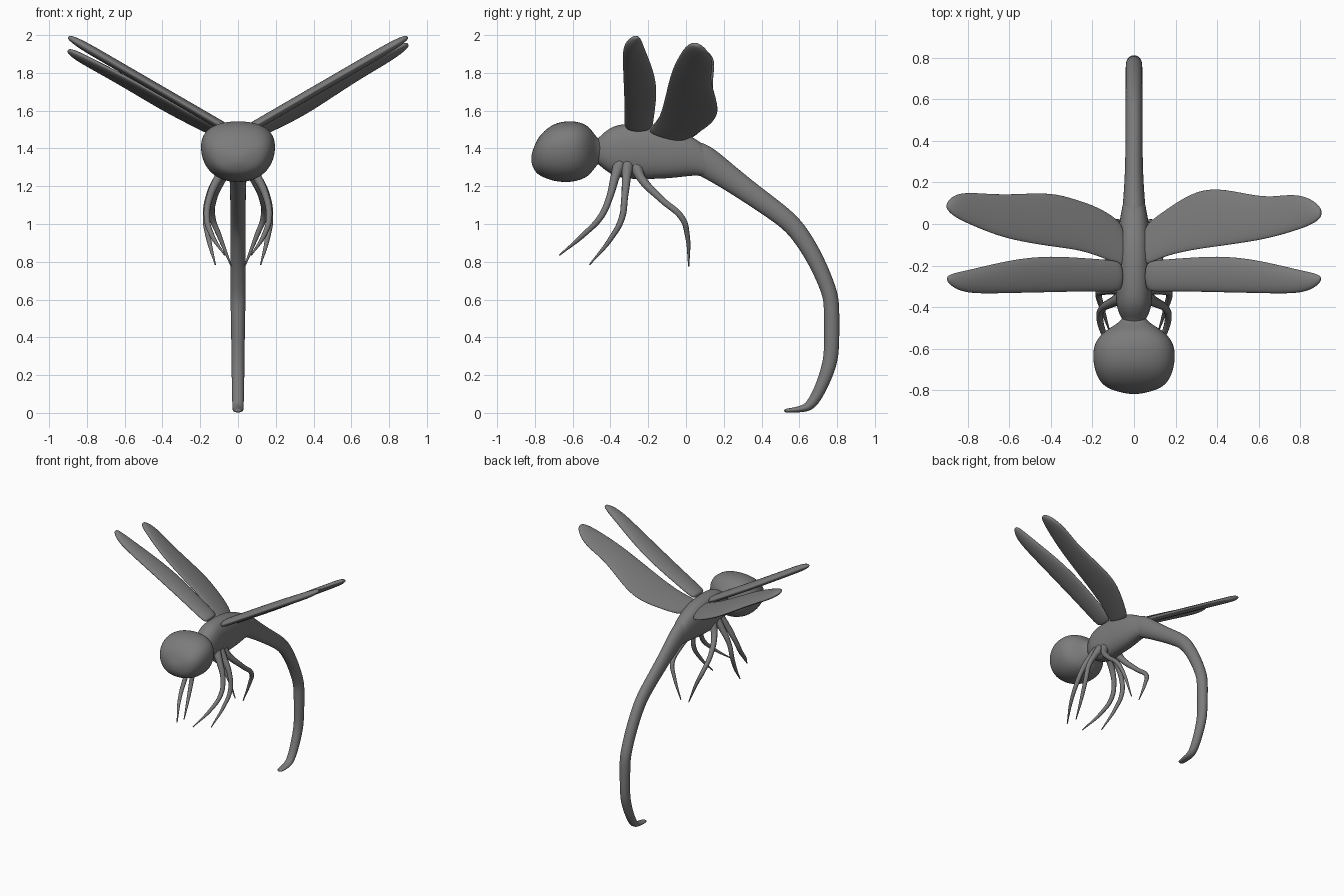
import bpy, bmesh, math
from mathutils import Vector

if "Cube" in bpy.data.objects:
    bpy.data.objects.remove(bpy.data.objects["Cube"])

# Dark grey body colour
grey = bpy.data.materials.new("dark_grey")
grey.diffuse_color = (0.2, 0.2, 0.2, 1)
grey.use_nodes = True
grey.node_tree.nodes["Principled BSDF"].inputs["Base Color"].default_value = grey.diffuse_color

def loft(name, rings, sides=16, power=1.0, pear=0.0, level=2):
    """Skin rings given as (centre, u axis, v axis); power < 1 squares the section."""
    bm = bmesh.new()
    loops = []
    for c, u, v in rings:
        loop = []
        for i in range(sides):
            a = 2 * math.pi * i / sides
            ca, sa = math.cos(a), math.sin(a)
            ca = math.copysign(abs(ca) ** power, ca) * (1 + pear * sa)
            sa = math.copysign(abs(sa) ** power, sa)
            loop.append(bm.verts.new(Vector(c) + Vector(u) * ca + Vector(v) * sa))
        loops.append(loop)
    for a, b in zip(loops, loops[1:]):
        for i in range(sides):
            j = (i + 1) % sides
            bm.faces.new((a[i], a[j], b[j], b[i]))
    # rounded fan caps
    for loop, ring in ((loops[0], rings[0]), (loops[-1], rings[-1])):
        tip = bm.verts.new(ring[0])
        for i in range(sides):
            bm.faces.new((loop[i], loop[(i + 1) % sides], tip))
    bmesh.ops.recalc_face_normals(bm, faces=bm.faces)
    for f in bm.faces:
        f.smooth = True
    me = bpy.data.meshes.new(name)
    bm.to_mesh(me)
    bm.free()
    me.materials.append(grey)
    ob = bpy.data.objects.new(name, me)
    bpy.context.collection.objects.link(ob)
    if level:
        sub = ob.modifiers.new("Smooth", 'SUBSURF')
        sub.levels = sub.render_levels = level
    return ob

def swept(path):
    """Rings along (y, z, side radius, depth radius) stations in the centre plane."""
    out = []
    for i, (y, z, rx, rd) in enumerate(path):
        p, q = path[max(i - 1, 0)], path[min(i + 1, len(path) - 1)]
        t = Vector((0, q[0] - p[0], q[1] - p[1])).normalized()
        out.append(((0, y, z), (rx, 0, 0), (0, -t.z * rd, t.y * rd)))
    return out

# Head: blunt, boxy and narrower toward the chin
head = [(-0.818, 1.345, .03, .025), (-0.80, 1.35, .11, .075), (-0.77, 1.365, .162, .115),
        (-0.70, 1.38, .195, .158), (-0.62, 1.383, .202, .167), (-0.56, 1.386, .187, .157),
        (-0.51, 1.385, .138, .132), (-0.475, 1.385, .07, .075), (-0.44, 1.385, .05, .05)]
loft("head", [((0, y, z), (rx, 0, 0), (0, 0, rz)) for y, z, rx, rz in head],
     power=0.86, pear=0.13)

# Thorax: neck to tail root, upright sections
thorax = [(-0.52, 1.385, .05, .055), (-0.47, 1.385, .05, .062), (-0.44, 1.387, .07, .095),
          (-0.39, 1.388, .088, .132), (-0.32, 1.385, .09, .15), (-0.2, 1.385, .086, .15),
          (-0.08, 1.377, .084, .138), (0.02, 1.362, .07, .108), (0.08, 1.345, .058, .09),
          (0.13, 1.31, .048, .07)]
loft("thorax", [((0, y, z), (rx, 0, 0), (0, 0, rz)) for y, z, rx, rz in thorax], power=0.85)

# Tail: long drooping abdomen ending in a small forward hook
tail = [(0.0, 1.37, .06, .08), (0.08, 1.35, .057, .088), (0.2, 1.265, .046, .07),
        (0.36, 1.15, .042, .058), (0.53, 1.03, .041, .053), (0.60, 0.955, .041, .05),
        (0.69, 0.81, .041, .045), (0.762, 0.64, .041, .042), (0.772, 0.57, .04, .042),
        (0.772, 0.36, .036, .041), (0.765, 0.26, .035, .04), (0.71, 0.12, .033, .032),
        (0.665, 0.045, .031, .03), (0.63, 0.023, .029, .021), (0.57, 0.015, .029, .013),
        (0.52, 0.011, .022, .010)]
loft("tail", swept(tail))

# Wings: thin lens sections from (x, leading y, trailing y)
def wing(name, side, stations, z0, slope, tilt, thick):
    rings = []
    for x, lead, trail in stations:
        mid, half = (lead + trail) / 2, (trail - lead) / 2
        z = z0 + slope * (x - .07) + tilt * mid
        t = thick * min(1, half / 0.06 + .15)
        n = Vector((-slope * side, -tilt, 1)).normalized() * t
        rings.append(((side * x, mid, z), (0, half, tilt * half), n))
    loft(name, rings, sides=12)

fore = [(.06, -.325, -.18), (.11, -.33, -.17), (.25, -.328, -.16), (.4, -.332, -.15),
        (.55, -.335, -.162), (.7, -.338, -.195), (.8, -.335, -.22), (.86, -.314, -.233),
        (.89, -.288, -.245), (.898, -.275, -.255)]
hind_right = [(.05, -.2, -.02), (.08, -.193, .02), (.15, -.158, .07), (.28, -.13, .16),
              (.4, -.114, .182), (.56, -.09, .145), (.66, -.07, .133), (.77, -.038, .15),
              (.85, -.008, .126), (.89, .02, .09), (.9, .04, .07)]
hind_left = [(.05, -.21, -.02), (.08, -.198, .03), (.18, -.155, .09), (.28, -.127, .123),
             (.4, -.114, .16), (.6, -.08, .145), (.72, -.035, .15), (.8, 0, .155),
             (.86, .03, .145), (.892, .06, .117), (.9, .075, .1)]
for side, label, hind in ((1, "right", hind_right), (-1, "left", hind_left)):
    wing("fore_wing_" + label, side, fore, 1.51, .58, 0, .026)
    wing("hind_wing_" + label, side, hind, 1.45, .62 if side > 0 else .59, -.24, .022)

# Legs: tapering curved tubes, three on each side
legs = {
    "front_leg": [(.05, -.35, 1.32), (.10, -.375, 1.25), (.15, -.405, 1.14), (.165, -.45, 1.04),
                  (.14, -.54, .945), (.07, -.67, .835)],
    "middle_leg": [(.05, -.31, 1.32), (.10, -.315, 1.25), (.155, -.325, 1.14), (.17, -.34, 1.03),
                   (.155, -.40, .92), (.12, -.51, .785)],
    "rear_leg": [(.04, -.27, 1.32), (.085, -.235, 1.24), (.13, -.13, 1.13), (.135, -.02, 1.03),
                 (.10, .007, .94), (.035, .015, .775)],
}
taper = [1.5, 1.0, .75, .7, .55, .15]
for label, path in legs.items():
    for side in (1, -1):
        cu = bpy.data.curves.new(label, 'CURVE')
        cu.dimensions = '3D'
        cu.bevel_depth = .024
        cu.bevel_resolution = 3
        cu.resolution_u = 8
        cu.use_fill_caps = True
        cu.materials.append(grey)
        sp = cu.splines.new('BEZIER')
        sp.bezier_points.add(len(path) - 1)
        for bp, (x, y, z), r in zip(sp.bezier_points, path, taper):
            bp.co = (side * x, y, z)
            bp.radius = r
            bp.handle_left_type = bp.handle_right_type = 'AUTO'
        ob = bpy.data.objects.new(label + ("_right" if side > 0 else "_left"), cu)
        bpy.context.collection.objects.link(ob)
